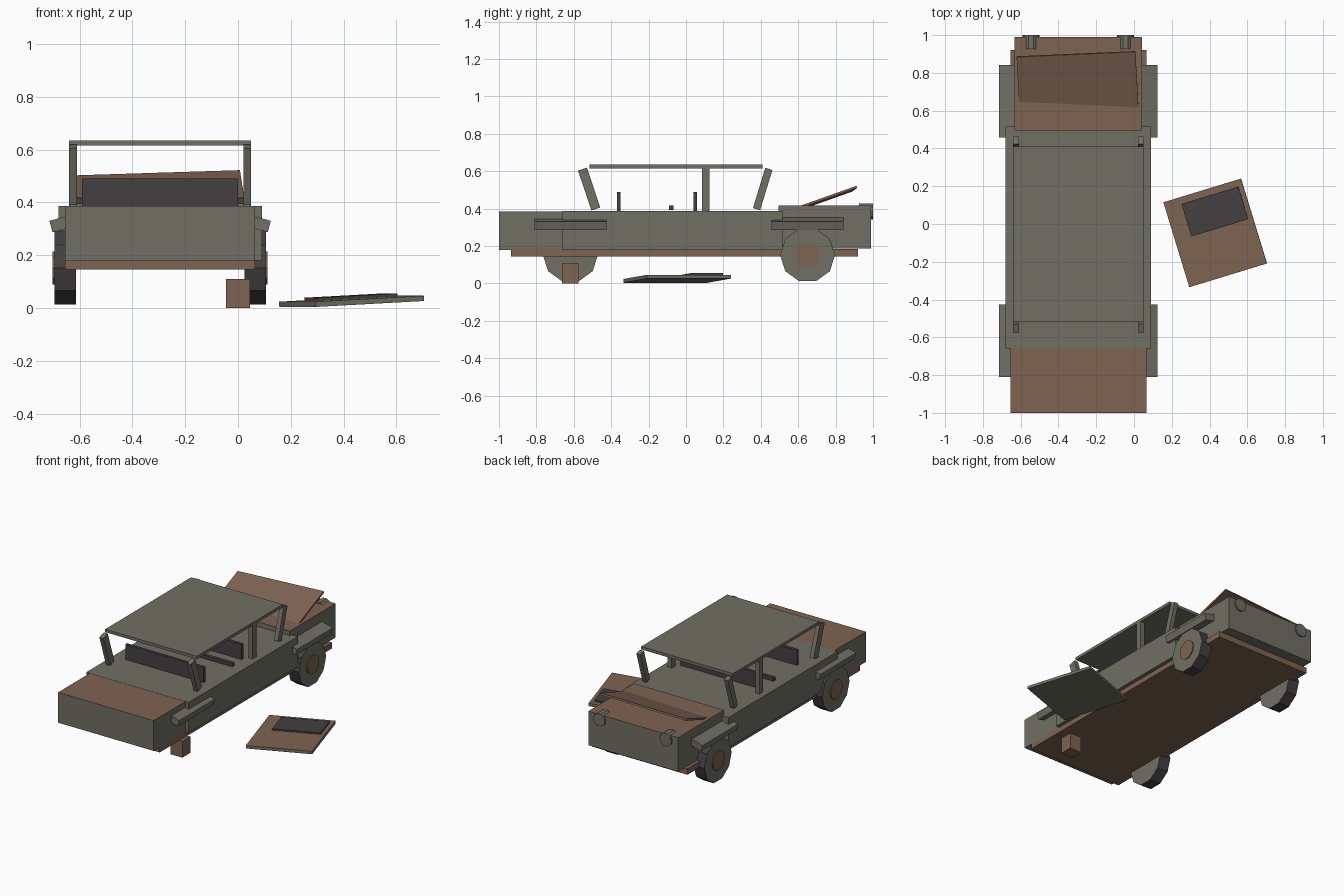
import bpy
import bmesh
from math import radians, pi
from mathutils import Matrix, Vector

if "Cube" in bpy.data.objects:
    bpy.data.objects.remove(bpy.data.objects["Cube"])

CX = -0.295  # centre line of the vehicle


def make_material(name, rgb):
    mat = bpy.data.materials.new(name)
    mat.use_nodes = True
    mat.diffuse_color = (*rgb, 1)
    mat.node_tree.nodes["Principled BSDF"].inputs["Base Color"].default_value = (*rgb, 1)
    return mat


olive = make_material("olive grey paint", (0.16, 0.16, 0.128))
rust = make_material("rust brown", (0.21, 0.125, 0.085))
charcoal = make_material("charcoal", (0.057, 0.051, 0.053))


def finish(name, bm, matrix, mats, rule=None):
    """Turn a bmesh into a flat-shaded object; rule(face) gives the second colour."""
    bm.normal_update()
    for face in bm.faces:
        face.material_index = int(bool(rule and rule(face)))
    mesh = bpy.data.meshes.new(name)
    bm.to_mesh(mesh)
    bm.free()
    for mat in mats:
        mesh.materials.append(mat)
    obj = bpy.data.objects.new(name, mesh)
    obj.matrix_world = matrix
    bpy.context.collection.objects.link(obj)
    return obj


def box(name, centre, size, mat, rot=(0, 0, 0), top=None):
    bm = bmesh.new()
    bmesh.ops.create_cube(bm, size=1, matrix=Matrix.Diagonal((*size, 1)))
    turn = (Matrix.Rotation(radians(rot[2]), 4, "Z")
            @ Matrix.Rotation(radians(rot[1]), 4, "Y")
            @ Matrix.Rotation(radians(rot[0]), 4, "X"))
    mats = [mat, top] if top else [mat]
    rule = (lambda f: f.normal.z > 0.9) if top else None
    return finish(name, bm, Matrix.Translation(centre) @ turn, mats, rule)


def span(name, x, y, z, mat, top=None):
    """Upright box given by its limits on each axis."""
    lims = (x, y, z)
    return box(name, [(a + b) / 2 for a, b in lims], [b - a for a, b in lims], mat, top=top)


def disc(name, centre, radius, depth, axis, mat, rim=None, sides=10):
    """Low-sided cylinder along x or y with corners at the horizontal extremes."""
    bm = bmesh.new()
    bmesh.ops.create_cone(bm, cap_ends=True, segments=sides, radius1=radius,
                          radius2=radius, depth=depth)
    # corners start on local x or y depending on the side count, so align one to x
    corner = bm.verts[:][0].co
    spin = Matrix.Rotation(-Vector((1, 0)).angle_signed(corner.xy) * -1, 4, "Z")
    bmesh.ops.transform(bm, matrix=spin, verts=bm.verts)
    turn = Matrix.Rotation(pi / 2, 4, "X")
    if axis == "X":
        turn = Matrix.Rotation(pi / 2, 4, "Z") @ turn
    mats = [mat, rim] if rim else [mat]
    rule = (lambda f: abs(f.normal.z) < 0.5) if rim else None
    return finish(name, bm, Matrix.Translation(centre) @ turn, mats, rule)


# Chassis and body boxes
span("chassis", (CX - 0.36, CX + 0.36), (-0.935, 0.92), (0.145, 0.185), rust)
span("cabin_body", (CX - 0.385, CX + 0.385), (-0.66, 0.515), (0.18, 0.387), olive)
span("front_body", (CX - 0.36, CX + 0.36), (-1, -0.655), (0.18, 0.386), olive, top=rust)
span("rear_body", (CX - 0.338, CX + 0.338), (0.495, 0.99), (0.187, 0.418), olive, top=rust)

# Half-open rear lid, skewed on its hinges
box("rear_lid", (-0.298, 0.735, 0.448), (0.63, 0.35, 0.012), rust, rot=(19.5, -1.8, 2.5))

# Roof and its pillars
span("roof", (CX - 0.345, CX + 0.345), (-0.515, 0.41), (0.615, 0.635), olive)
for side, label in ((1, "left"), (-1, "right")):
    x = CX + side * 0.33
    box(f"front_pillar_{label}", (x, -0.518, 0.505), (0.03, 0.05, 0.225), olive, rot=(18.5, 0, 0))
    box(f"middle_pillar_{label}", (x, 0.105, 0.503), (0.03, 0.04, 0.235), olive)
    box(f"rear_pillar_{label}", (x, 0.41, 0.505), (0.03, 0.04, 0.225), olive, rot=(-17, 0, 0))

    # Sloping fenders, wheels and hubs; the front left wheel is missing
    for y, end in ((-0.618, "front"), (0.65, "rear")):
        box(f"{end}_fender_{label}", (CX + side * 0.37, y, 0.32), (0.09, 0.385, 0.045),
            olive, rot=(0, side * 15, 0))
        if (end, label) == ("front", "left"):
            continue
        disc(f"{end}_wheel_{label}", (CX + side * 0.36, y, 0.152), 0.147, 0.082, "X",
             olive, rim=charcoal)
        disc(f"{end}_hub_{label}", (CX + side * 0.382, y, 0.152), 0.066, 0.05, "X", rust)

    # Round rear lamps
    disc(f"rear_lamp_{label}", (CX + side * 0.25, 0.963, 0.385), 0.045, 0.074, "Y", olive)

# Seat backs and low cross bar
for y, label in ((-0.36, "front"), (0.05, "rear")):
    span(f"{label}_seat_back", (CX - 0.295, CX + 0.295), (y - 0.01, y + 0.01), (0.38, 0.49), charcoal)
span("cross_bar", (CX - 0.315, CX + 0.315), (-0.09, -0.067), (0.393, 0.416), charcoal)

# Block standing in for the missing wheel
span("support_block", (-0.045, 0.045), (-0.663, -0.575), (0, 0.11), rust)

# Detached door lying on the ground, with its window
tilt = (0, -3, 17)
box("loose_door", (0.43, -0.047, 0.025), (0.43, 0.47, 0.02), olive, rot=tilt, top=rust)
box("loose_door_window", (0.428, 0.066, 0.04), (0.315, 0.18, 0.014), charcoal, rot=tilt)
